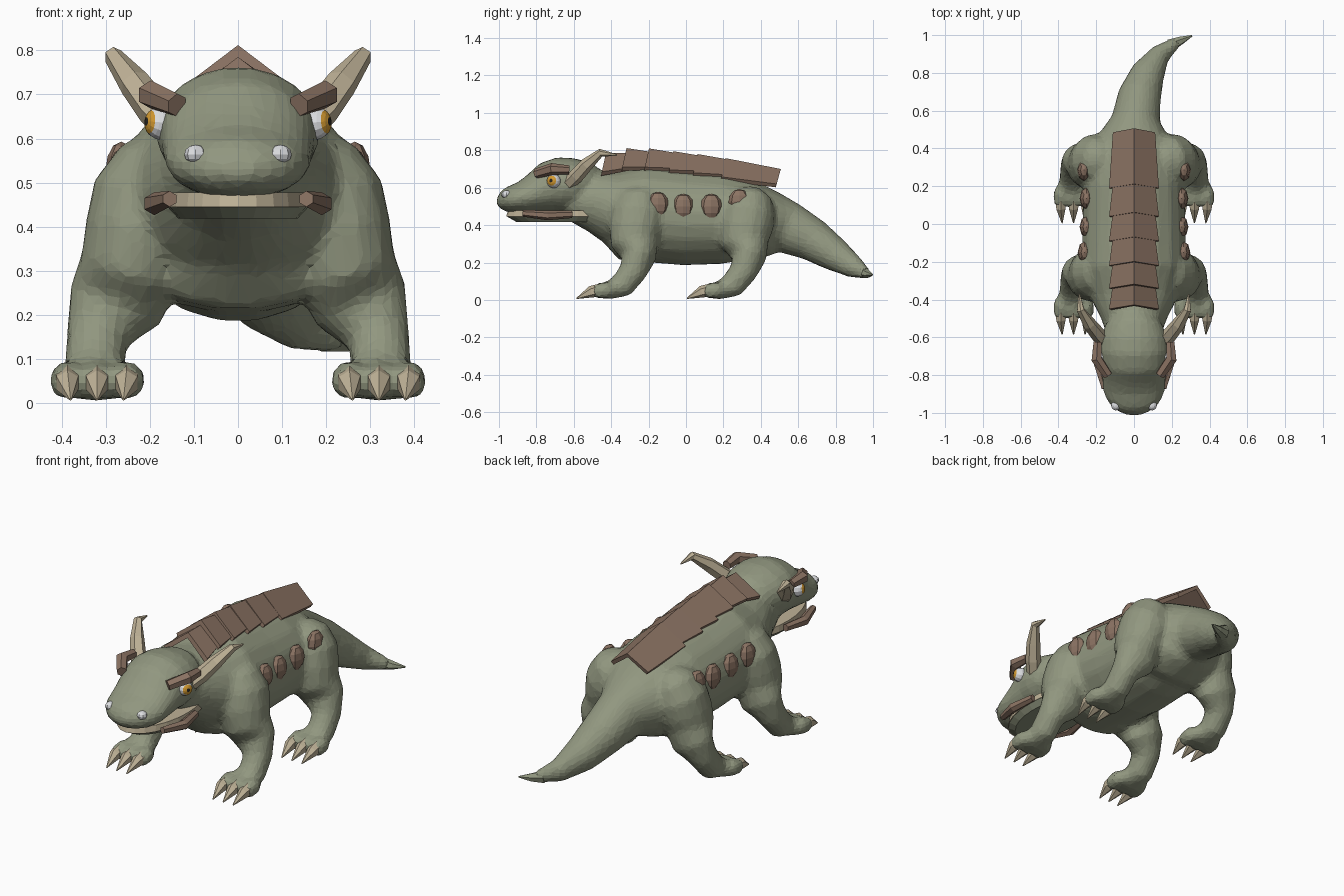
import bpy, bmesh, math
from mathutils import Vector

if "Cube" in bpy.data.objects:
    bpy.data.objects.remove(bpy.data.objects["Cube"])


def material(name, rgb):
    m = bpy.data.materials.new(name)
    m.diffuse_color = (*rgb, 1)
    m.use_nodes = True
    m.node_tree.nodes["Principled BSDF"].inputs["Base Color"].default_value = m.diffuse_color
    return m


GREEN = material("moss green", (0.285, 0.31, 0.215))
BROWN = material("plate brown", (0.26, 0.172, 0.125))
BEIGE = material("horn beige", (0.52, 0.445, 0.31))
WHITE = material("pale white", (0.72, 0.73, 0.75))
AMBER = material("amber", (0.65, 0.32, 0.03))
BLACK = material("pupil black", (0.02, 0.018, 0.015))


def finish(bm, name, *mats):
    bmesh.ops.recalc_face_normals(bm, faces=bm.faces)
    me = bpy.data.meshes.new(name)
    bm.to_mesh(me)
    bm.free()
    for m in mats:
        me.materials.append(m)
    ob = bpy.data.objects.new(name, me)
    bpy.context.collection.objects.link(ob)
    return ob


def tube(bm, pts, n=12, s=1):
    """Closed tube through (x, y, z, sideways radius, other radius); s mirrors x."""
    cen = [Vector((p[0] * s, p[1], p[2])) for p in pts]
    rings = []
    for i, p in enumerate(pts):
        t = (cen[min(i + 1, len(pts) - 1)] - cen[max(i - 1, 0)]).normalized()
        u = Vector((1, 0, 0))
        u = (u - t * u.dot(t)).normalized()
        v = t.cross(u)
        ru, rv = p[3], p[-1]
        rings.append([bm.verts.new(cen[i] + u * ru * math.cos(a) + v * rv * math.sin(a))
                      for a in (2 * math.pi * (k + 0.5) / n for k in range(n))])
    new = [bm.faces.new(rings[0]), bm.faces.new(rings[-1])]
    for a, b in zip(rings, rings[1:]):
        for k in range(n):
            new.append(bm.faces.new((a[k], a[(k + 1) % n], b[(k + 1) % n], b[k])))
    bmesh.ops.recalc_face_normals(bm, faces=new)


def part(name, pts, mat, n=6, s=1):
    bm = bmesh.new()
    tube(bm, pts, n, s)
    return finish(bm, name, mat)


def ellipsoid(name, loc, radii, mat, u=8, v=6):
    bm = bmesh.new()
    bmesh.ops.create_uvsphere(bm, u_segments=u, v_segments=v, radius=1)
    bmesh.ops.scale(bm, vec=radii, verts=bm.verts)
    bmesh.ops.translate(bm, vec=loc, verts=bm.verts)
    return finish(bm, name, mat)


# Skin: torso, tail, head and legs fused into one faceted body
skin = bmesh.new()
tube(skin, [(0, -.63, .54, .13, .11), (0, -.5, .53, .175, .165), (0, -.4, .50, .225, .195),
            (0, -.25, .465, .28, .262), (0, 0, .44, .275, .257), (0, .2, .435, .268, .245),
            (0, .36, .425, .25, .21), (0, .46, .405, .19, .175), (.01, .55, .385, .13, .14),
            (.03, .68, .32, .115, .115), (.075, .8, .24, .09, .09), (.14, .9, .175, .055, .06),
            (.23, .965, .14, .028, .03)], 20)
tube(skin, [(0, -.47, .58, .09, .10), (0, -.54, .62, .155, .12), (0, -.60, .62, .18, .14),
            (0, -.67, .615, .187, .15), (0, -.74, .60, .178, .138), (0, -.81, .568, .171, .108),
            (0, -.88, .545, .164, .086), (0, -.93, .538, .148, .076), (0, -.97, .535, .117, .062),
            (0, -.995, .536, .08, .044), (0, -1.01, .54, .04, .022)], 20)
# Low chest and hip masses that bridge the legs
for y in (-.27, .31):
    tube(skin, [(0, y - .13, .36, .13, .07), (0, y - .06, .32, .22, .11),
                (0, y + .03, .315, .23, .112), (0, y + .14, .33, .17, .09)], 16)
LEG = [(.13, -.25, .56, .07, .08), (.17, -.25, .525, .115, .125), (.20, -.255, .46, .136, .145),
       (.222, -.27, .38, .13, .145), (.245, -.275, .30, .118, .128), (.278, -.252, .225, .114, .092),
       (.32, -.285, .15, .072, .075), (.325, -.34, .08, .07, .07), (.32, -.42, .043, .085, .043),
       (.32, -.46, .04, .08, .03)]
for s in (1, -1):
    for shift in (0, .59):
        tube(skin, [(p[0], p[1] + shift, *p[2:]) for p in LEG], 14, s)
        for dx in (-.067, 0, .067):  # rounded toes
            x = .32 + dx
            tube(skin, [(.32 + dx * .7, -.38 + shift, .05, .035), (x, -.43 + shift, .053, .045),
                        (x, -.48 + shift, .046, .041), (x, -.505 + shift, .04, .02)], 10, s)
body = finish(skin, "body", GREEN)
mod = body.modifiers.new("fuse", 'REMESH')
mod.mode = 'VOXEL'
mod.voxel_size = .018
mod = body.modifiers.new("soften", 'SMOOTH')
mod.factor = .5
mod.iterations = 4
mod = body.modifiers.new("facets", 'DECIMATE')
mod.ratio = .25
part("tail_tip", [(.19, .945, .148, .034), (.25, .972, .138, .022), (.308, .997, .135, .004)], GREEN)

# Lower jaw with a pale gum rim above it
for name, z0, z1, w0, w1, mat in (("lower_jaw", .418, .447, .135, .162, GREEN),
                                  ("gum_rim", .445, .478, .163, .158, BEIGE)):
    bm = bmesh.new()
    bmesh.ops.create_cone(bm, cap_ends=True, segments=24, radius1=w0, radius2=w1, depth=z1 - z0)
    bmesh.ops.scale(bm, vec=(1, 1.88, 1), verts=bm.verts)
    bmesh.ops.translate(bm, vec=(0, -.655, (z0 + z1) / 2), verts=bm.verts)
    finish(bm, name, mat)

# Ridged back plates: front y, rear y, front ridge z, rear ridge z
PLATES = [(-.43, -.30, .785, .785), (-.32, -.18, .812, .79), (-.20, -.05, .81, .785),
          (-.07, .08, .795, .77), (.06, .23, .78, .75), (.21, .505, .758, .70)]
for i, (y0, y1, z0, z1) in enumerate(PLATES):
    bm = bmesh.new()
    rows = []
    for y, z, w, drop in ((y0, z0, .132, 1), (y1, z1, .112, .8)):
        shape = ((-w, -.1), (0, 0), (w, -.1), (w - .012, -.122), (0, -.028), (.012 - w, -.122))
        rows.append([bm.verts.new((x, y + dz * .22 + .002, z + dz * drop)) for x, dz in shape])
    for a, b, c, d in ((0, 1, 4, 5), (1, 2, 3, 4)):
        for r in rows:
            bm.faces.new([r[k] for k in (a, b, c, d)])
    for k in range(6):
        j = (k + 1) % 6
        bm.faces.new((rows[0][k], rows[0][j], rows[1][j], rows[1][k]))
    finish(bm, f"back_plate_{i + 1}", BROWN)

# Paired details
for s, side in ((1, "right"), (-1, "left")):
    part(f"{side}_horn", [(.14, -.64, .61, .035), (.19, -.585, .665, .04), (.235, -.53, .725, .036),
                          (.283, -.455, .787, .022), (.29, -.37, .775, .004)], BEIGE, 6, s)
    part(f"{side}_brow", [(.138, -.80, .676, .027), (.198, -.715, .70, .032),
                          (.193, -.625, .695, .024)], BROWN, 6, s)
    part(f"{side}_jaw_bar", [(.155, -.87, .463, .018), (.19, -.74, .452, .026),
                             (.17, -.61, .458, .02)], BROWN, 6, s)
    ellipsoid(f"{side}_nostril", (.096 * s, -.960, .564), (.026, .028, .022), WHITE)

    # Eye with iris and pupil coloured by angle from the gaze direction
    bm = bmesh.new()
    bmesh.ops.create_uvsphere(bm, u_segments=12, v_segments=12, radius=.038)
    for f in bm.faces:
        h = f.calc_center_median().z / .038
        f.material_index = 2 if h > .95 else 1 if h > .75 else 0
    gaze = Vector((.9 * s, -.42, .1)).to_track_quat('Z', 'Y').to_matrix()
    bmesh.ops.rotate(bm, matrix=gaze, verts=bm.verts)
    bmesh.ops.translate(bm, vec=(.175 * s, -.707, .635), verts=bm.verts)
    finish(bm, f"{side}_eye", WHITE, AMBER, BLACK)

    # Flank studs
    for i, (y, z, x) in enumerate(((-.15, .51, .262), (-.015, .50, .252),
                                   (.135, .50, .252), (.285, .525, .265))):
        ellipsoid(f"{side}_flank_stud_{i + 1}", (x * s, y, z), (.036, .058, .068), BROWN)

    # Claws
    for shift, leg in ((0, "front"), (.59, "hind")):
        for i, dx in enumerate((-.067, 0, .067)):
            x = .32 + dx
            part(f"{side}_{leg}_claw_{i + 1}",
                 [(x, -.46 + shift, .055, .032), (x, -.505 + shift, .044, .028, .032),
                  (x - dx * .1, -.585 + shift, .008, .003)], BEIGE, 6, s)
